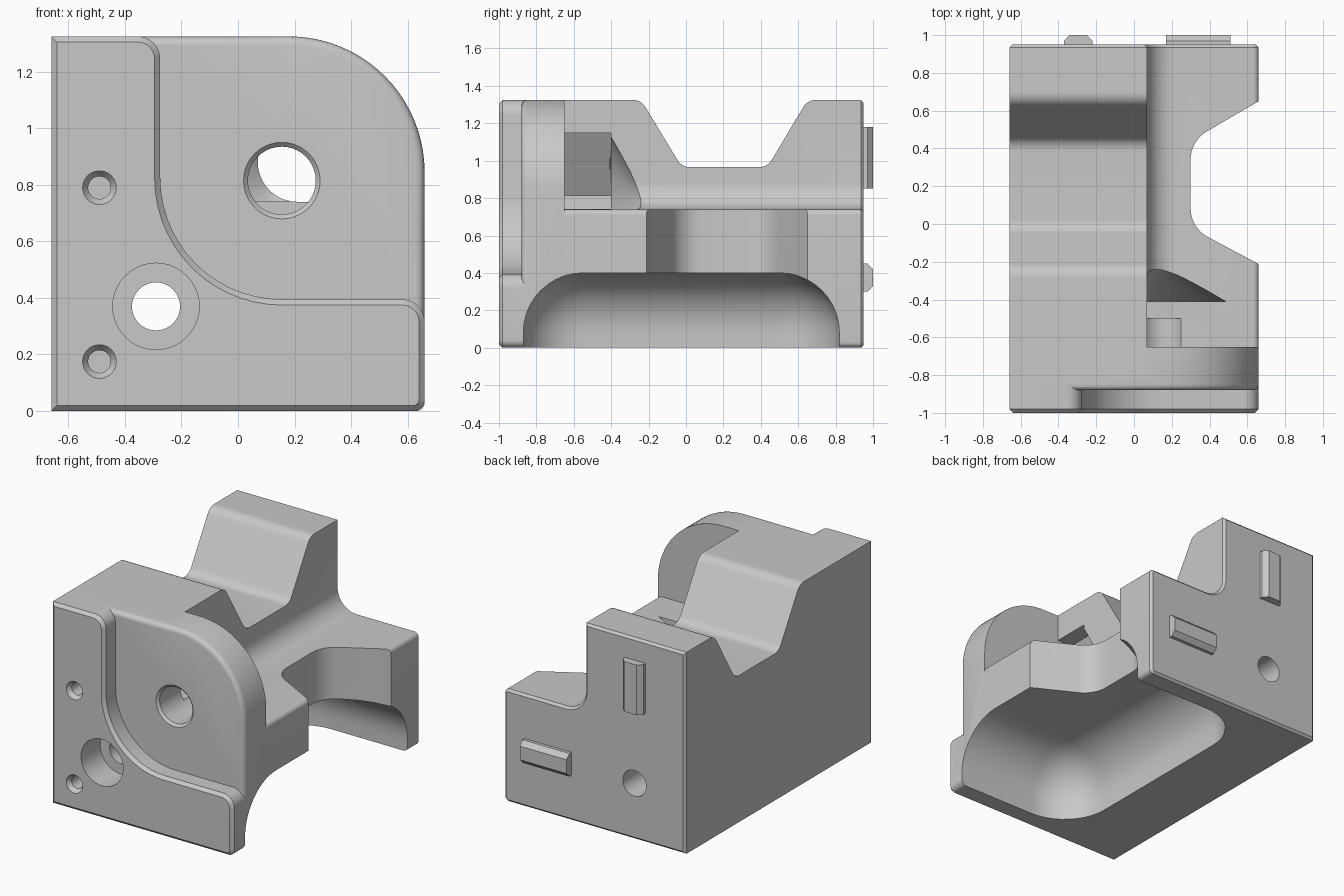
import bpy
import bmesh
import math
from mathutils import Vector, Matrix

old = bpy.data.objects.get("Cube")
if old:
    bpy.data.objects.remove(old)

TONE = (0.58, 0.58, 0.58, 1)
grey = bpy.data.materials.new("plain grey")
grey.use_nodes = True
grey.diffuse_color = TONE
grey.node_tree.nodes["Principled BSDF"].inputs["Base Color"].default_value = TONE


def make_object(name, bm):
    bmesh.ops.recalc_face_normals(bm, faces=bm.faces)
    mesh = bpy.data.meshes.new(name)
    bm.to_mesh(mesh)
    bm.free()
    mesh.materials.append(grey)
    obj = bpy.data.objects.new(name, mesh)
    bpy.context.collection.objects.link(obj)
    return obj


def rounded(corners, segments=10):
    """Outline from (u, v, radius) corners, with arcs where radius > 0."""
    out = []
    for i, (u, v, r) in enumerate(corners):
        p = Vector((u, v, 0))
        if r == 0:
            out.append((u, v))
            continue
        prev, nxt = corners[i - 1], corners[(i + 1) % len(corners)]
        d1 = (Vector((prev[0], prev[1], 0)) - p).normalized()
        d2 = (Vector((nxt[0], nxt[1], 0)) - p).normalized()
        half = d1.angle(d2) / 2
        reach = r / math.tan(half)
        centre = p + (d1 + d2).normalized() * r / math.sin(half)
        start = (p + d1 * reach - centre).normalized()
        end = (p + d2 * reach - centre).normalized()
        sweep = math.pi - 2 * half
        for k in range(segments + 1):
            a = sweep * k / segments
            q = centre + (start * math.sin(sweep - a) + end * math.sin(a)) * r / math.sin(sweep)
            out.append((q.x, q.y))
    return out


def prism(name, outline, axis, a, b, bevel=0, ends=(), segments=1):
    """Extrude an outline along an axis from a to b, bevelling the named ends."""
    place = {"x": lambda u, v, w: (w, u, v),
             "y": lambda u, v, w: (u, w, v),
             "z": lambda u, v, w: (u, v, w)}[axis]
    bm = bmesh.new()
    rings = [[bm.verts.new(place(u, v, w)) for u, v in outline] for w in (a, b)]
    caps = [bm.faces.new(ring) for ring in rings]
    n = len(outline)
    for i in range(n):
        j = (i + 1) % n
        bm.faces.new((rings[0][i], rings[0][j], rings[1][j], rings[1][i]))
    bmesh.ops.recalc_face_normals(bm, faces=bm.faces)
    if bevel:
        edges = [e for end in ends for e in caps[end].edges]
        bmesh.ops.bevel(bm, geom=edges, offset=bevel, segments=segments, profile=0.5,
                        affect="EDGES", clamp_overlap=False)
    return make_object(name, bm)


def drill(name, x, z, y0, y1, r0, r1, sides=40):
    """Round or tapered cutter along y, radius r0 at y0 and r1 at y1."""
    bm = bmesh.new()
    bmesh.ops.create_cone(bm, cap_ends=True, segments=sides, radius1=r0, radius2=r1, depth=y1 - y0)
    turn = Matrix.Rotation(-math.pi / 2, 4, "X")
    move = Matrix.Translation((x, (y0 + y1) / 2, z))
    bmesh.ops.transform(bm, matrix=move @ turn, verts=bm.verts)
    return make_object(name, bm)


def combine(target, other, operation):
    mod = target.modifiers.new(operation, "BOOLEAN")
    mod.operation = operation
    mod.solver = "EXACT"
    mod.object = other
    bpy.context.view_layer.objects.active = target
    bpy.ops.object.modifier_apply(modifier=mod.name)
    bpy.data.objects.remove(other)


W, H = 0.66, 1.325

# Stepped main body
body = prism("mount_body", rounded([
    (-W, 0, 0), (W, 0, 0.03), (W, 0.74, 0.03), (0.07, 0.74, 0.14), (0.07, H, 0), (-W, H, 0)]),
    "y", -0.8, 0.95, 0.015, (1,))

# Tall front head with one large rounded corner
head = prism("head", rounded([(-W, 0, 0), (W, 0, 0.04), (W, H, 0.48), (-W, H, 0)], 20),
             "y", -0.88, -0.65, 0.03, (0,), 4)
combine(body, head, "UNION")

# Raised front plate sweeping around the bore
plate = prism("front_plate", rounded([
    (-W, 0, 0), (W, 0, 0.04), (W, 0.395, 0.08), (-0.275, 0.395, 0.43),
    (-0.275, H, 0.08), (-W, H, 0)], 14), "y", -1, -0.8, 0.02, (0,))
combine(body, plate, "UNION")

# Notch across the tall top, with softened shoulders
combine(body, prism("top_notch", rounded([
    (-0.3, 1.6, 0), (-0.3, H, 0), (-0.24, H, 0.08), (-0.022, 0.965, 0.08),
    (0.435, 0.965, 0.08), (0.65, H, 0.08), (0.71, H, 0), (0.71, 1.6, 0)]),
    "x", -1, 0.3), "DIFFERENCE")

# Flared cutout in the low side
combine(body, prism("side_cutout", rounded([
    (0.9, -0.34, 0), (0.3, -0.02, 0.17), (0.3, 0.44, 0.17), (0.9, 0.79, 0)]),
    "z", -0.2, 1.0), "DIFFERENCE")

# Rounded hollow open to the bottom and side
bm = bmesh.new()
bmesh.ops.create_cube(bm, size=1)
bmesh.ops.scale(bm, vec=(1.6, 1.69, 1.4), verts=bm.verts)
bmesh.ops.translate(bm, vec=(0.58, -0.025, -0.3), verts=bm.verts)
bmesh.ops.bevel(bm, geom=bm.edges[:], offset=0.32, segments=10, profile=0.5, affect="EDGES")
combine(body, make_object("hollow", bm), "DIFFERENCE")

# Fastener pocket behind the head, with a drill-point end
bx, bz = 0.155, 0.815
hexagon = [(bx + 0.385 * math.cos(a), max(bz + 0.385 * math.sin(a), 0.742))
           for a in (math.radians(d) for d in (-11, 0, 60, 120, 180, 191))]
combine(body, prism("hex_pocket", hexagon, "y", -0.65, -0.40), "DIFFERENCE")
combine(body, drill("drill_point", bx, bz, -0.41, -0.21, 0.34, 0.005), "DIFFERENCE")

# Bore, through hole with counterbore, and two small blind holes
cutters = [("bore", bx, bz, -1.1, -0.5, 0.12, 0.12),
           ("bore_chamfer", bx, bz, -0.9, -0.865, 0.156, 0.12),
           ("through_hole", -0.29, 0.37, -1.1, 1.1, 0.085, 0.085),
           ("counterbore", -0.29, 0.37, -1.1, -0.8, 0.153, 0.153)]
for z in (0.175, 0.79):
    cutters += [("blind_hole", -0.49, z, -1.1, -0.88, 0.04, 0.04),
                ("blind_hole_chamfer", -0.49, z, -1.02, -0.97, 0.074, 0.038)]
for cutter in cutters:
    combine(body, drill(*cutter), "DIFFERENCE")


# Chamfered locating keys on the back
def key_outline(c, flip=False):
    pts = [(c - 0.075, 0.94), (c + 0.075, 0.94), (c + 0.075, 0.97),
           (c + 0.045, 1.0), (c - 0.045, 1.0), (c - 0.075, 0.97)]
    return [(y, u) for u, y in pts] if flip else pts


upright_key = prism("upright_key", key_outline(-0.295), "z", 0.85, 1.18)
level_key = prism("level_key", key_outline(0.375, True), "x", 0.17, 0.51)

# Smooth curved faces, keep hard edges
bpy.ops.object.select_all(action="DESELECT")
for obj in (body, upright_key, level_key):
    obj.select_set(True)
bpy.context.view_layer.objects.active = body
bpy.ops.object.shade_smooth_by_angle(angle=math.radians(28))
